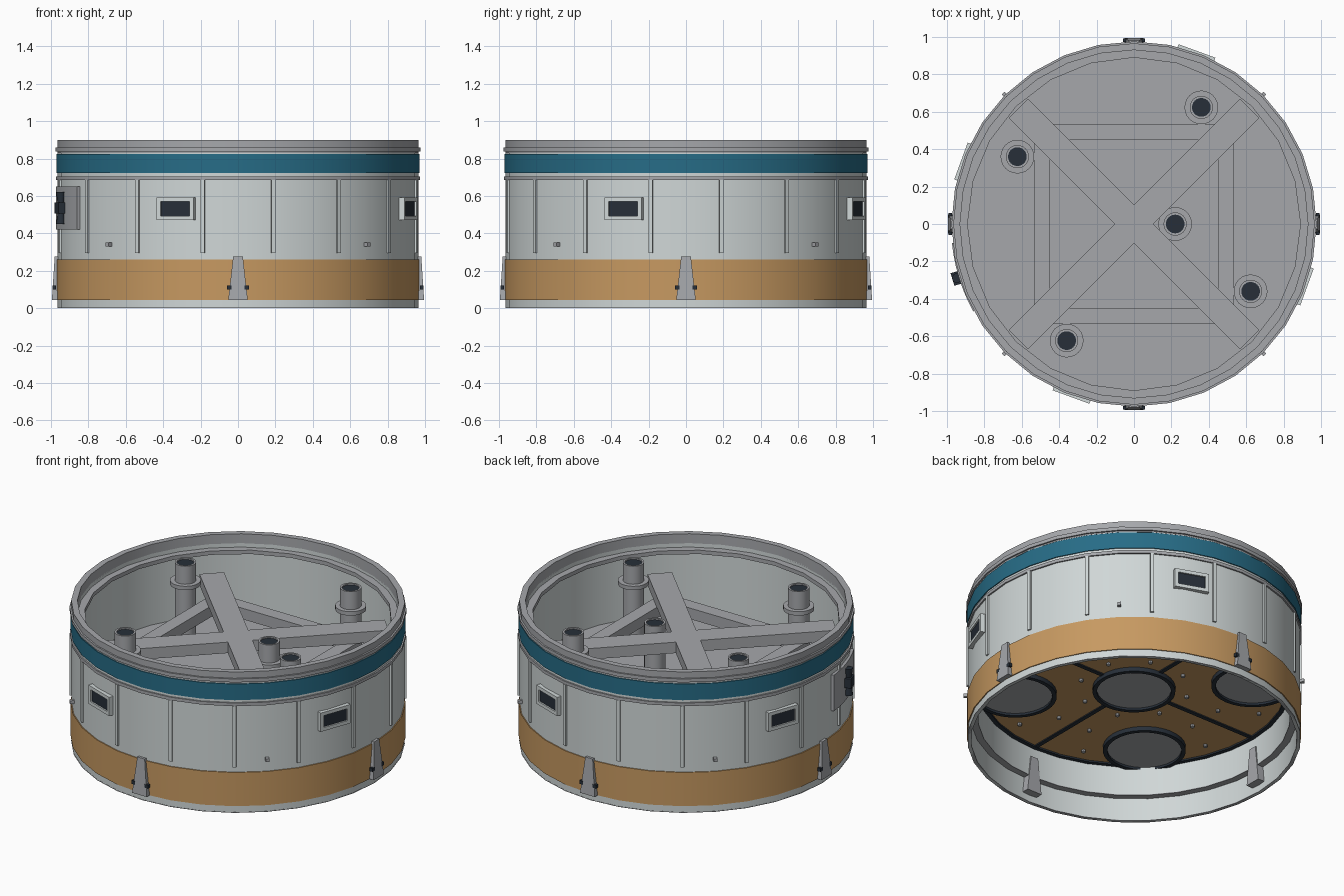
import bpy, bmesh, math
from math import cos, sin, radians, pi
from mathutils import Matrix

old = bpy.data.objects.get("Cube")
if old:
    bpy.data.objects.remove(old, do_unlink=True)


def material(name, r, g, b):
    m = bpy.data.materials.new(name)
    m.use_nodes = True
    m.diffuse_color = (r, g, b, 1)
    m.node_tree.nodes["Principled BSDF"].inputs["Base Color"].default_value = (r, g, b, 1)
    return m


PALE = material("pale grey panel", 0.63, 0.68, 0.68)
GREY = material("structural grey", 0.38, 0.39, 0.41)
TAN = material("tan insulation", 0.57, 0.32, 0.12)
TEAL = material("teal band", 0.02, 0.15, 0.24)
DARK = material("dark rubber", 0.02, 0.028, 0.04)


def finish(bm, name, mat, matrix=None, smooth=False):
    bmesh.ops.recalc_face_normals(bm, faces=bm.faces)
    if matrix:
        bm.transform(matrix)
    mesh = bpy.data.meshes.new(name)
    bm.to_mesh(mesh)
    bm.free()
    mesh.materials.append(mat)
    obj = bpy.data.objects.new(name, mesh)
    bpy.context.collection.objects.link(obj)
    if smooth:
        bpy.ops.object.select_all(action='DESELECT')
        obj.select_set(True)
        bpy.context.view_layer.objects.active = obj
        bpy.ops.object.shade_smooth_by_angle(angle=radians(35))
    return obj


def ring(name, profile, mat, segs=32, at=(0, 0)):
    """Revolve a closed (radius, height) section around a vertical axis."""
    bm = bmesh.new()
    rows = [[bm.verts.new((at[0] + r * cos(2 * pi * i / segs),
                           at[1] + r * sin(2 * pi * i / segs), z)) for r, z in profile]
            for i in range(segs)]
    n = len(profile)
    for i in range(segs):
        a, b = rows[i], rows[(i + 1) % segs]
        for j in range(n):
            k = (j + 1) % n
            bm.faces.new((a[j], b[j], b[k], a[k]))
    return finish(bm, name, mat, smooth=True)


def band(name, r0, r1, z0, z1, mat, segs=32, at=(0, 0)):
    return ring(name, [(r0, z0), (r1, z0), (r1, z1), (r0, z1)], mat, segs, at)


def disc(name, r, z0, z1, mat, segs=32, at=(0, 0), r_top=None):
    bm = bmesh.new()
    bmesh.ops.create_cone(bm, cap_ends=True, segments=segs, radius1=r,
                          radius2=r if r_top is None else r_top, depth=z1 - z0)
    return finish(bm, name, mat, Matrix.Translation((*at, (z0 + z1) / 2)), True)


def place(angle, r, z):
    """Local x points outwards, local y runs along the wall."""
    return Matrix.Rotation(radians(angle), 4, 'Z') @ Matrix.Translation((r, 0, z))


def box(name, size, mat, matrix):
    bm = bmesh.new()
    bmesh.ops.create_cube(bm, size=1)
    bm.transform(Matrix.Diagonal((*size, 1)))
    return finish(bm, name, mat, matrix)


def polar(angle, r):
    return r * cos(radians(angle)), r * sin(radians(angle))


# Outer shell with an inner ledge near the bottom
ring("shell_wall", [(0.945, 0), (0.965, 0), (0.965, 0.84), (0.93, 0.84),
                    (0.93, 0.38), (0.905, 0.38), (0.905, 0.15), (0.945, 0.15)], PALE)
band("lower_tan_band", 0.95, 0.971, 0.045, 0.26, TAN)
band("upper_teal_band", 0.95, 0.971, 0.722, 0.825, TEAL)
band("lower_flange", 0.95, 0.974, 0.685, 0.705, GREY)
band("upper_flange", 0.94, 0.976, 0.838, 0.86, GREY)
band("top_rim", 0.93, 0.966, 0.83, 0.9, GREY)
band("inner_top_ledge", 0.89, 0.94, 0.79, 0.815, GREY, 24)
band("skirt_ledge_face", 0.904, 0.946, 0.146, 0.151, GREY)
band("bottom_edge", 0.944, 0.966, 0, 0.004, GREY)

# Wall ribs
for i in range(16):
    box("wall_rib", (0.02, 0.022, 0.39), PALE, place(11.25 + 22.5 * i, 0.965, 0.49))

# Windows, stabiliser fins and small studs repeat on each quarter
for q in range(4):
    turn = 90 * q
    w = turn - 20
    for s in (-1, 1):
        box("window_frame_bar", (0.035, 0.21, 0.022), PALE, place(w, 0.967, 0.531 + s * 0.049))
        box("window_frame_post", (0.035, 0.022, 0.12), PALE,
            place(w, 0.967, 0.531) @ Matrix.Translation((0, s * 0.094, 0)))
        box("fin_bolt", (0.02, 0.025, 0.022), DARK,
            place(turn, 0.982, 0.11) @ Matrix.Translation((0, s * 0.046, 0)))
    box("window_pane", (0.03, 0.17, 0.08), DARK, place(w, 0.96, 0.531))

    bm = bmesh.new()
    bmesh.ops.create_cube(bm, size=1)
    for v in bm.verts:
        top = v.co.z > 0
        half = 0.026 if top else 0.052
        outer = 0.98 if top else 0.995
        v.co = (outer if v.co.x > 0 else 0.895, math.copysign(half, v.co.y),
                0.275 if top else 0.045)
    finish(bm, "stabiliser_fin", GREY, Matrix.Rotation(radians(turn), 4, 'Z'))
    box("wall_stud", (0.03, 0.02, 0.02), GREY, place(turn + 45, 0.975, 0.34))

# Curved mounting plate with a control nozzle cluster
bm = bmesh.new()
steps = 6
cols = []
for i in range(steps + 1):
    a = radians(186 + 22.5 * i / steps)
    cols.append([bm.verts.new((r * cos(a), r * sin(a), z))
                 for r, z in ((0.95, 0.42), (0.979, 0.42), (0.979, 0.65), (0.95, 0.65))])
for a, b in zip(cols, cols[1:]):
    for j in range(4):
        k = (j + 1) % 4
        bm.faces.new((a[j], b[j], b[k], a[k]))
bm.faces.new(cols[0])
bm.faces.new(cols[-1])
finish(bm, "nozzle_plate", GREY, smooth=True)
box("nozzle_block", (0.05, 0.07, 0.06), DARK, place(197, 0.99, 0.535))
for s in (-1, 1):
    bm = bmesh.new()
    bmesh.ops.create_cone(bm, cap_ends=True, segments=12, radius1=0.018, radius2=0.026, depth=0.06)
    finish(bm, "control_nozzle", DARK, place(197, 0.99, 0.535 + s * 0.055)
           @ Matrix.Rotation(0 if s > 0 else pi, 4, 'X'), True)

# Floor with an insulated underside, split by dark seams
disc("floor_plate", 0.932, 0.36, 0.385, GREY)
disc("heat_shield", 0.915, 0.345, 0.36, TAN)
band("shield_edge_seal", 0.88, 0.906, 0.335, 0.35, DARK)
for turn in (0, 90):
    box("shield_seam", (1.8, 0.026, 0.012), DARK, place(turn, 0, 0.344))

# Round engine ports on the underside
for at in [(0, 0)] + [polar(45 + 90 * i, 0.69) for i in range(4)]:
    band("port_seal", 0.215, 0.24, 0.318, 0.35, DARK, 32, at)
    disc("port_cover", 0.218, 0.332, 0.348, GREY, 32, at)

# Shield bolts
for i in range(8):
    for r, off in ((0.32, 22.5), (0.55, 12), (0.78, 18)):
        turn = 45 * i + (off if i % 2 == 0 else 45 - off)
        disc("shield_bolt", 0.012, 0.33, 0.346, GREY, 8, polar(turn, r))

# Cross beams with a square of lower braces
for turn in (45, 135):
    box("cross_beam", (1.75, 0.145, 0.07), GREY, place(turn, 0, 0.645))
for q in range(4):
    box("brace_beam", (0.085, 0.98, 0.07), GREY, place(90 * q, 0.492, 0.575))

# Feed pipes with collars and dark openings
pipes = [((0.22, 0), 0.71)] + [(polar(60 + 90 * i, 0.72), 0.85) for i in range(4)]
for at, top in pipes:
    band("feed_pipe", 0.05, 0.062, 0.38, top, GREY, 24, at)
    disc("pipe_opening", 0.052, top - 0.03, top - 0.008, DARK, 24, at)
    band("pipe_collar", 0.055, 0.09, top - 0.14, top - 0.115, GREY, 24, at)
